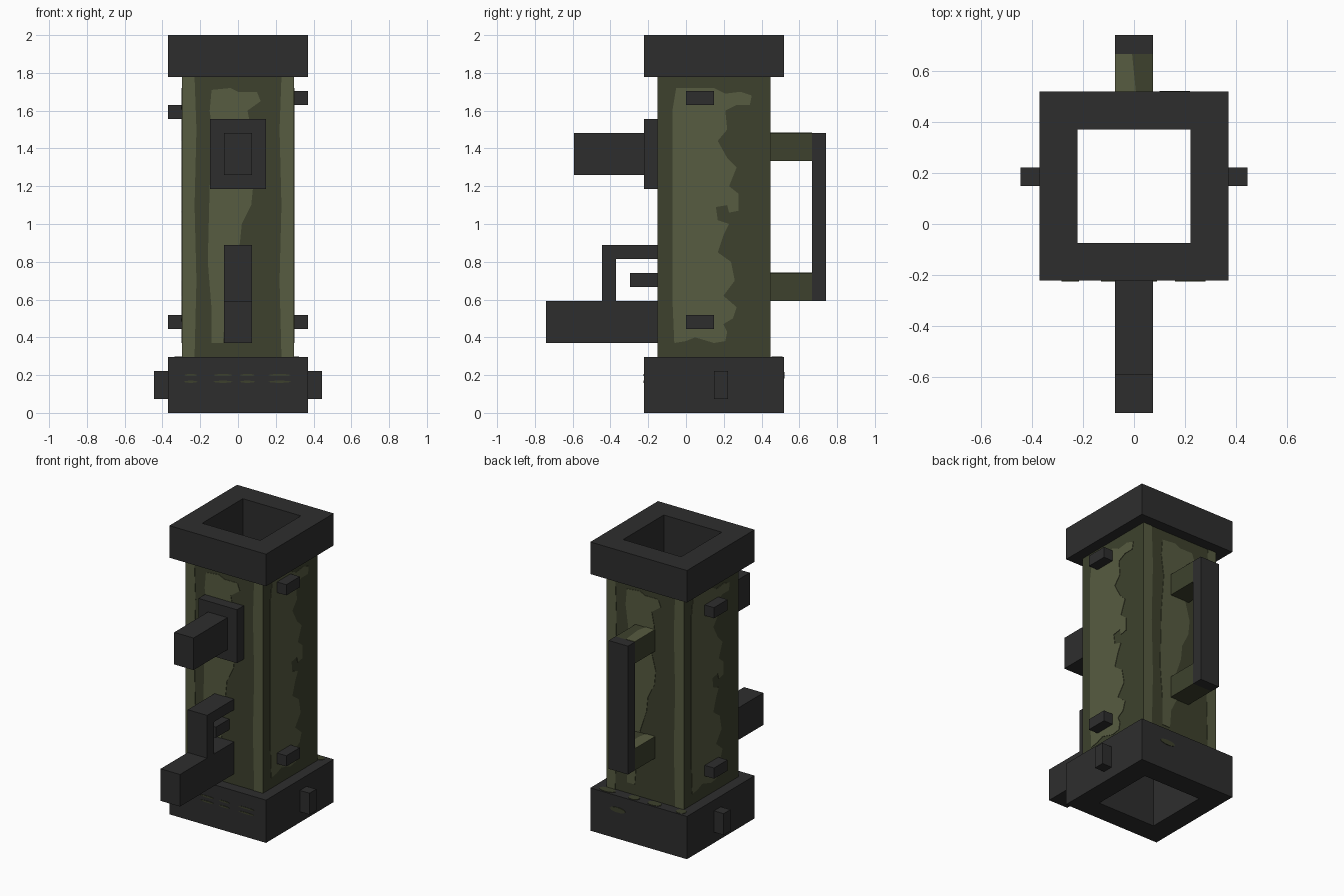
import bpy, bmesh, math
from mathutils import Vector

if "Cube" in bpy.data.objects:
    bpy.data.objects.remove(bpy.data.objects["Cube"], do_unlink=True)

U = 2 / 27          # block unit: the whole design sits on this grid
MID = 2             # tube centre line in y, in units


def material(name, rgb):
    m = bpy.data.materials.new(name)
    m.use_nodes = True
    m.diffuse_color = (*rgb, 1)
    m.node_tree.nodes["Principled BSDF"].inputs["Base Color"].default_value = (*rgb, 1)
    return m


CHARCOAL = material("charcoal", (.027, .027, .027))
OLIVE = material("dark olive", (.047, .053, .026))
MOSS = material("light olive", (.095, .106, .052))


def finish(name, bm, *mats):
    bmesh.ops.recalc_face_normals(bm, faces=bm.faces)
    mesh = bpy.data.meshes.new(name)
    bm.to_mesh(mesh)
    bm.free()
    for m in mats:
        mesh.materials.append(m)
    ob = bpy.data.objects.new(name, mesh)
    bpy.context.collection.objects.link(ob)
    return ob


def block(name, x, y, z, mat=CHARCOAL):
    """Box from (low, high) unit ranges."""
    bm = bmesh.new()
    bmesh.ops.create_cube(bm, size=1)
    for v in bm.verts:
        v.co = [U * (r[0] if c < 0 else r[1]) for c, r in zip(v.co, (x, y, z))]
    return finish(name, bm, mat)


def square_tube(name, outer, inner, z, mat):
    """Hollow square tube with a charcoal bore."""
    bm = bmesh.new()

    def loop(half, height):
        return [bm.verts.new((sx * half * U, (MID + sy * half) * U, height * U))
                for sx, sy in ((-1, -1), (1, -1), (1, 1), (-1, 1))]

    loops = [loop(outer, z[0]), loop(outer, z[1]), loop(inner, z[1]), loop(inner, z[0])]
    for k in range(4):
        a, b = loops[k], loops[(k + 1) % 4]
        for i in range(4):
            j = (i + 1) % 4
            f = bm.faces.new((a[i], a[j], b[j], b[i]))
            f.material_index = 1 if k == 2 else 0
    return finish(name, bm, mat, CHARCOAL)


def plate(name, pts, origin, right, up, mat, thick=.003):
    """Thin painted patch outlined in the plane of right and up."""
    bm = bmesh.new()
    right, up, origin = Vector(right), Vector(up), Vector(origin)
    face = bm.faces.new([bm.verts.new(origin + right * s + up * t) for s, t in pts])
    new = bmesh.ops.extrude_face_region(bm, geom=[face])["geom"]
    push = right.cross(up) * thick
    bmesh.ops.translate(bm, vec=push, verts=[g for g in new if isinstance(g, bmesh.types.BMVert)])
    return finish(name, bm, mat)


def oval(cx, cz, rx, rz, n=10):
    return [(cx + rx * math.cos(math.tau * i / n), cz + rz * math.sin(math.tau * i / n))
            for i in range(n)]


# Tube and collars
square_tube("tube_body", 4, 3, (4, 24), OLIVE)
square_tube("bottom_collar", 5, 3, (0, 4), CHARCOAL)
square_tube("top_collar", 5, 3, (24, 27), CHARCOAL)

# Sight on the front
block("sight_plate", (-2, 2), (-3, -2), (16, 21))
block("sight_barrel", (-1, 1), (-8, -3), (17, 20))

# Front grip, guard and trigger
block("front_grip", (-1, 1), (-10, -2), (5, 8))
block("guard_post", (-1, 1), (-6, -5), (8, 11))
block("guard_top", (-1, 1), (-6, -2), (11, 12))
block("trigger", (-.5, .5), (-4, -2), (9, 10))

# Carry handle on the back
block("handle_bar", (-1, 1), (9, 10), (8, 20))
for tag, z in (("lower", 8), ("upper", 18)):
    block(tag + "_handle_arm", (-1, 1), (6, 9), (z, z + 2), OLIVE)
    plate(tag + "_handle_arm_paint", [(-U, 6 * U), (-.1 * U, 6 * U), (.1 * U, 7 * U),
          (-.1 * U, 9 * U), (-U, 9 * U)], (0, 0, (z + 2) * U), (1, 0, 0), (0, 1, 0), MOSS)

# Side pegs and collar buttons
for tag, side, y, top in (("left", 1, 0, 22), ("right", -1, 1, 21)):
    x = sorted((side * 4, side * 5))
    block(tag + "_upper_peg", x, (y, y + 2), (top, top + 1))
    block(tag + "_lower_peg", x, (y, y + 2), (6, 7))
    block(tag + "_collar_button", sorted((side * 5, side * 6)), (2, 3), (1, 3))

# Camouflage outlines: across and height, measured from each face's centre line
SIDE_PATCH = [(-.21, .37), (-.15, .38), (-.1, .4), (0, .37), (.06, .38), (.07, .43), (.05, .47),
              (.1, .5), (.12, .56), (.05, .62), (.11, .7), (.09, .8), (.02, .85), (.05, .94),
              (.08, 1), (.02, 1.02), (.01, 1.09), (.07, 1.1), (.08, 1.06), (.13, 1.07),
              (.13, 1.16), (.08, 1.2), (.12, 1.3), (.07, 1.35), (.02, 1.44), (.07, 1.5),
              (.06, 1.6), (.12, 1.63), (.19, 1.63), (.2, 1.68), (.14, 1.7), (.06, 1.69),
              (0, 1.72), (-.2, 1.72), (-.22, 1.6), (-.22, .6)]
FRONT_PATCH = [(-.14, .37), (-.08, .37), (-.07, .5), (-.02, .6), (-.04, .75), (.01, .9),
               (.02, 1), (.07, 1.1), (.08, 1.2), (.04, 1.35), (.07, 1.5), (.05, 1.6),
               (.12, 1.65), (.1, 1.7), (0, 1.7), (-.04, 1.72), (-.14, 1.71), (-.15, 1.6),
               (-.13, 1.45), (-.15, 1.2), (-.16, .8), (-.14, .55)]
LEFT_EDGE = [(-4 * U, 4 * U), (-.23, 4 * U), (-.22, .7), (-.23, 1.1), (-.22, 1.5),
             (-.23, 24 * U), (-4 * U, 24 * U)]
RIGHT_EDGE = [(-s, z) for s, z in reversed(LEFT_EDGE)]

FACES = {"front": (1, 0), "left": (0, 1), "back": (-1, 0), "right": (0, -1)}
for tag, (rx, ry) in FACES.items():
    origin = (4 * U * ry, (MID - 4 * rx) * U, 0)
    axes = (rx, ry, 0), (0, 0, 1)
    plate(tag + "_camo_patch", FRONT_PATCH if rx else SIDE_PATCH, origin, *axes, MOSS)
    if rx:
        plate(tag + "_camo_edge_a", LEFT_EDGE, origin, *axes, MOSS)
        plate(tag + "_camo_edge_b", RIGHT_EDGE, origin, *axes, MOSS)

# Worn paint marks on the bottom collar
front_origin, back_origin = (0, -3 * U, 0), (0, 7 * U, 0)
for i, (x, rx) in enumerate(((-.25, .035), (-.08, .05), (.05, .04), (.22, .06))):
    plate(f"front_collar_mark_{i}", oval(x, .2, rx, .006), front_origin,
          (1, 0, 0), (0, 0, 1), OLIVE)
    plate(f"front_collar_mark_low_{i}", oval(x, .165, rx, .006), front_origin,
          (1, 0, 0), (0, 0, 1), OLIVE)
    plate(f"back_ledge_mark_{i}", oval(1.2 * x, 6.5 * U, rx, .03), (0, 0, 4 * U),
          (1, 0, 0), (0, 1, 0), OLIVE)
plate("back_collar_mark", oval(-.16, .2, .06, .018), back_origin, (-1, 0, 0), (0, 0, 1), OLIVE)
